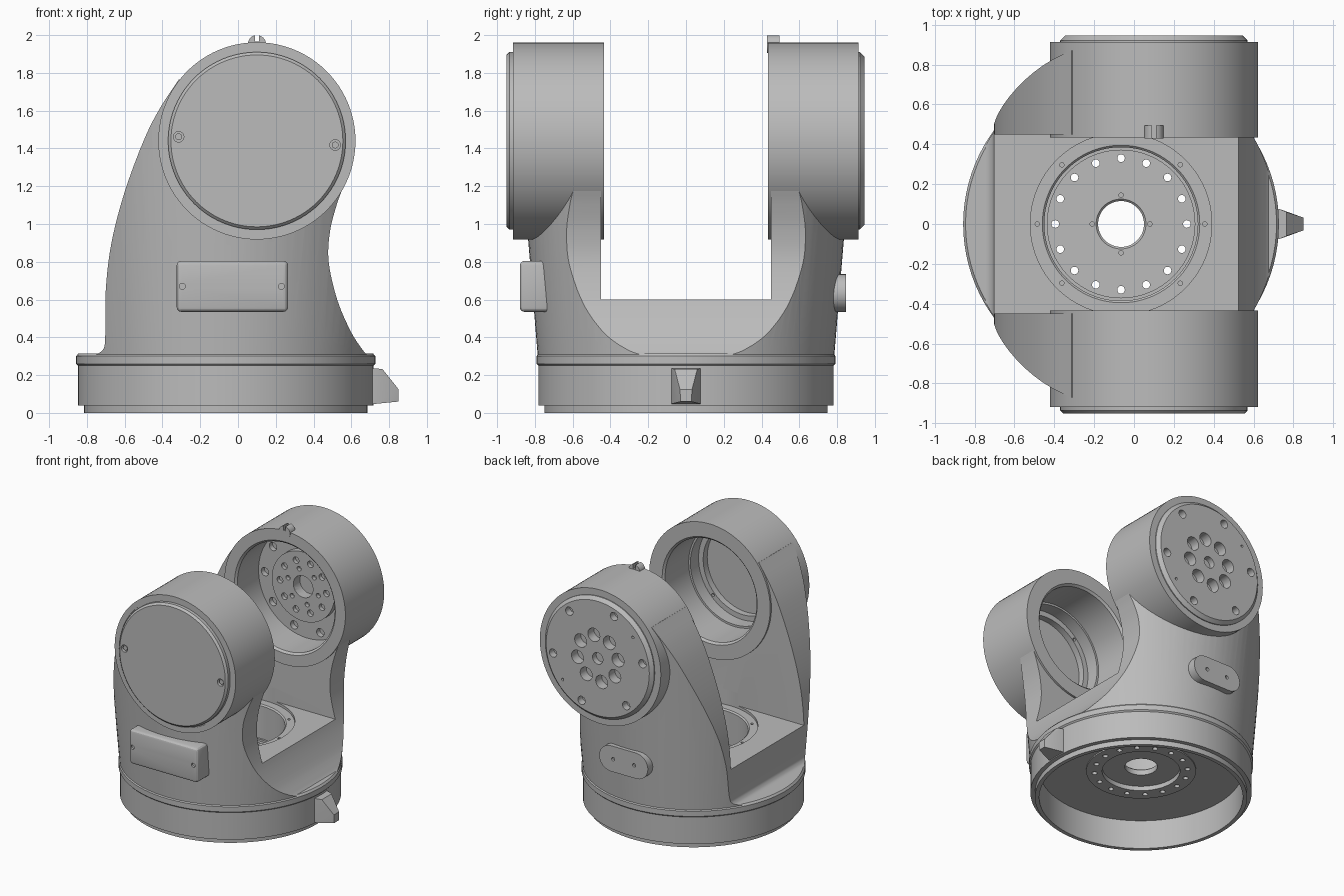
import bpy, bmesh
from math import radians, pi, cos, sin
from mathutils import Matrix, Vector

if "Cube" in bpy.data.objects:
    bpy.data.objects.remove(bpy.data.objects["Cube"])

GREY = (0.5, 0.5, 0.5, 1)
metal = bpy.data.materials.new("plain_grey")
metal.use_nodes = True
metal.diffuse_color = GREY
metal.node_tree.nodes["Principled BSDF"].inputs["Base Color"].default_value = GREY

# Local frames: base axis points up, drum axes point outward
BASE = Matrix.Translation((-0.065, 0, 0))
DRUM = Matrix.Translation((0.1, 0, 1.44))
FRONT = DRUM @ Matrix.Rotation(pi / 2, 4, 'X')
REAR = DRUM @ Matrix.Rotation(-pi / 2, 4, 'X')


def finish(name, bm, frame=Matrix()):
    bmesh.ops.transform(bm, matrix=frame, verts=bm.verts)
    bmesh.ops.recalc_face_normals(bm, faces=bm.faces)
    mesh = bpy.data.meshes.new(name)
    bm.to_mesh(mesh)
    bm.free()
    mesh.materials.append(metal)
    ob = bpy.data.objects.new(name, mesh)
    bpy.context.collection.objects.link(ob)
    return ob


def lathe(name, profile, frame, steps=96):
    """Revolve (radius, height) points; the profile closes unless it ends on the axis."""
    bm = bmesh.new()
    vs = [bm.verts.new((r, 0, h)) for r, h in profile]
    es = [bm.edges.new(p) for p in zip(vs, vs[1:])]
    if profile[0][0] > 0:
        es.append(bm.edges.new((vs[-1], vs[0])))
    bmesh.ops.spin(bm, geom=vs + es, cent=(0, 0, 0), axis=(0, 0, 1),
                   angle=2 * pi, steps=steps)
    bmesh.ops.remove_doubles(bm, verts=bm.verts, dist=1e-4)
    return finish(name, bm, frame)


def rod(name, r, h0, h1, frame, steps=96):
    return lathe(name, [(0, h0), (r, h0), (r, h1), (0, h1)], frame, steps)


def prism(name, outline, y0, y1):
    """Extrude an XZ outline along Y."""
    bm = bmesh.new()
    face = bm.faces.new([bm.verts.new((x, y0, z)) for x, z in outline])
    out = bmesh.ops.extrude_face_region(bm, geom=[face])
    moved = [v for v in out["geom"] if isinstance(v, bmesh.types.BMVert)]
    bmesh.ops.translate(bm, vec=(0, y1 - y0, 0), verts=moved)
    return finish(name, bm)


def box(name, x, y, z, bevel=0):
    ob = prism(name, [(x[0], z[0]), (x[1], z[0]), (x[1], z[1]), (x[0], z[1])], *y)
    if bevel:
        mod = ob.modifiers.new("bevel", 'BEVEL')
        mod.width, mod.segments = bevel, 3
        apply(ob, mod)
    return ob


def apply(ob, mod):
    with bpy.context.temp_override(object=ob, active_object=ob, selected_objects=[ob]):
        bpy.ops.object.modifier_apply(modifier=mod.name)


def boolean(ob, cutter, operation='DIFFERENCE'):
    mod = ob.modifiers.new("cut", 'BOOLEAN')
    mod.operation, mod.object, mod.solver = operation, cutter, 'EXACT'
    apply(ob, mod)
    bpy.data.objects.remove(cutter)


def drill(ob, frame, rings):
    """Each ring: circle radius, count, hole radius, bottom, top, start angle."""
    bm = bmesh.new()
    for ring, count, r, h0, h1, start in rings:
        for i in range(count):
            a = radians(start) + 2 * pi * i / count
            at = Matrix.Translation((ring * cos(a), ring * sin(a), (h0 + h1) / 2))
            bmesh.ops.create_cone(bm, cap_ends=True, segments=20, radius1=r,
                                  radius2=r, depth=h1 - h0, matrix=at)
    boolean(ob, finish("drill", bm, frame))


def smooth_path(points, n=6):
    """Catmull-Rom curve through the points."""
    p = [Vector(q) for q in points]
    p = [2 * p[0] - p[1]] + p + [2 * p[-1] - p[-2]]
    out = []
    for a, b, c, d in zip(p, p[1:], p[2:], p[3:]):
        for i in range(n):
            t = i / n
            out.append((2 * b + (c - a) * t + (2 * a - 5 * b + 4 * c - d) * t ** 2
                        + (3 * b - a - 3 * c + d) * t ** 3) / 2)
    return out + [p[-2]]


# Hollow base ring with flange and ceiling
lathe("base_ring", [(0.72, 0), (0.75, 0), (0.75, 0.04), (0.782, 0.04), (0.782, 0.25),
                    (0.792, 0.26), (0.792, 0.3), (0.78, 0.315), (0.37, 0.315),
                    (0.37, 0.225), (0.72, 0.225)], BASE)

# Drilled plate in the bottom of the well, recessed underneath
plate = lathe("base_plate", [(0.115, 0.25), (0.275, 0.25), (0.275, 0.215), (0.388, 0.215),
                             (0.388, 0.3), (0.125, 0.3), (0.115, 0.29)], BASE)
drill(plate, BASE, [(0.33, 16, 0.019, 0.15, 0.4, 0), (0.145, 4, 0.011, 0.27, 0.4, 0)])

# Yoke: side outline limited by a slightly flaring cone, then slotted
left = smooth_path([(-0.76, 0.305), (-0.715, 0.335), (-0.703, 0.4), (-0.7, 0.65),
                    (-0.67, 0.9), (-0.6, 1.17), (-0.5, 1.44), (-0.415, 1.61),
                    (-0.313, 1.765)])
right = smooth_path([(0.557, 1.195), (0.522, 1.1), (0.487, 0.96), (0.48, 0.8),
                     (0.525, 0.6), (0.595, 0.435), (0.655, 0.34), (0.685, 0.305)])
yoke = prism("yoke", left + [(0.4, 1.4)] + right, -1.1, 1.1)
boolean(yoke, lathe("cone", [(0, 0.29), (0.784, 0.29), (0.91, 1.82), (0, 1.82)], BASE),
        'INTERSECT')
boolean(yoke, box("slot", (-1.2, 1.2), (-0.45, 0.45), (0.6, 2.2)))
boolean(yoke, rod("drum_seat", 0.51, -1.2, 1.2, FRONT))
boolean(yoke, lathe("well", [(0, 0.2), (0.385, 0.2), (0.385, 0.57), (0.395, 0.58),
                             (0.455, 0.58), (0.455, 0.7), (0, 0.7)], BASE))
drill(yoke, BASE, [(0.42, 4, 0.011, 0.53, 0.65, 45), (0.42, 2, 0.011, 0.53, 0.65, 0)])

# Front drum: deep stepped bore and a plain lid with two screws
front = lathe("front_drum", [(0, 0.89), (0.34, 0.89), (0.34, 0.84), (0.38, 0.84),
                             (0.38, 0.74), (0.395, 0.74), (0.395, 0.45), (0.41, 0.435),
                             (0.522, 0.435), (0.522, 0.917), (0.48, 0.917), (0.48, 0.91),
                             (0.47, 0.91), (0.47, 0.935), (0.455, 0.95), (0, 0.95)], FRONT)
drill(front, FRONT, [(0.415, 2, 0.028, 0.925, 1, 177), (0.36, 4, 0.012, 0.8, 0.86, 45)])
for a in (-3, 177):
    spot = FRONT @ Matrix.Translation((0.415 * cos(radians(a)), 0.415 * sin(radians(a)), 0))
    rod("lid_screw", 0.018, 0.9, 0.94, spot, 16)

# Rear drum: bored inside with a drilled hub, and a drilled cap outside
rear = lathe("rear_drum", [(0, 0.66), (0.27, 0.66), (0.27, 0.71),
                           (0.42, 0.71), (0.42, 0.45), (0.435, 0.435), (0.522, 0.435),
                           (0.522, 0.913), (0.47, 0.913), (0.47, 0.92), (0.445, 0.945),
                           (0, 0.945)], REAR)
drill(rear, REAR, [(0.178, 8, 0.052, 0.87, 1, 11), (0, 1, 0.045, 0.9, 1, 0),
                   (0.39, 6, 0.032, 0.89, 1, 9), (0.39, 2, 0.01, 0.92, 1, 39),
                   (0.2, 10, 0.025, 0.6, 0.69, 0), (0.135, 6, 0.018, 0.6, 0.69, 15),
                   (0, 1, 0.085, 0.6, 0.74, 0), (0.365, 10, 0.032, 0.67, 0.75, 0)])

# Slotted sighting tab on the rear drum
tab = rod("sighting_tab", 0.048, 0.43, 0.495, Matrix.Translation((0, 0, 0.512)) @ REAR, 32)
boolean(tab, box("tab_slot", (0.09, 0.11), (0.3, 0.6), (1.965, 2.1)))

# Front plate with two screw holes
badge = box("front_plate", (-0.325, 0.265), (-0.88, -0.7), (0.535, 0.805), 0.025)
for x in (-0.295, 0.23):
    hole = Matrix.Translation((x, 0, 0.67)) @ Matrix.Rotation(pi / 2, 4, 'X')
    drill(badge, hole, [(0, 1, 0.016, 0.865, 0.95, 0)])

# Rear rounded boss
arc = [(sx * 0.11 + 0.1 * cos(a), 0.635 + 0.1 * sin(a))
       for sx, s in ((1, -90), (-1, 90))
       for a in [radians(s + 15 * i) for i in range(13)]]
boss = prism("rear_boss", [(x - 0.055, z) for x, z in arc], 0.7, 0.848)
for x in (-0.145, 0.035):
    hole = Matrix.Translation((x, 0, 0.635)) @ Matrix.Rotation(-pi / 2, 4, 'X')
    drill(boss, hole, [(0, 1, 0.014, 0.83, 0.9, 0)])

# Tapered pointer on the side of the base
bm = bmesh.new()
for x, half, z in ((0.68, 0.078, 0.235), (0.68, 0.078, 0.045), (0.73, 0.075, 0.235),
                   (0.73, 0.075, 0.048), (0.765, 0.06, 0.232), (0.85, 0.032, 0.125),
                   (0.85, 0.028, 0.06)):
    for s in (-1, 1):
        bm.verts.new((x, s * half, z))
bmesh.ops.convex_hull(bm, input=bm.verts)
finish("pointer", bm)

# Smooth curved faces, keep edges crisp
bpy.ops.object.select_all(action='DESELECT')
for ob in bpy.context.collection.objects:
    if ob.type == 'MESH' and metal.name in ob.data.materials:
        ob.select_set(True)
        bpy.context.view_layer.objects.active = ob
bpy.ops.object.shade_smooth_by_angle(angle=radians(25))
